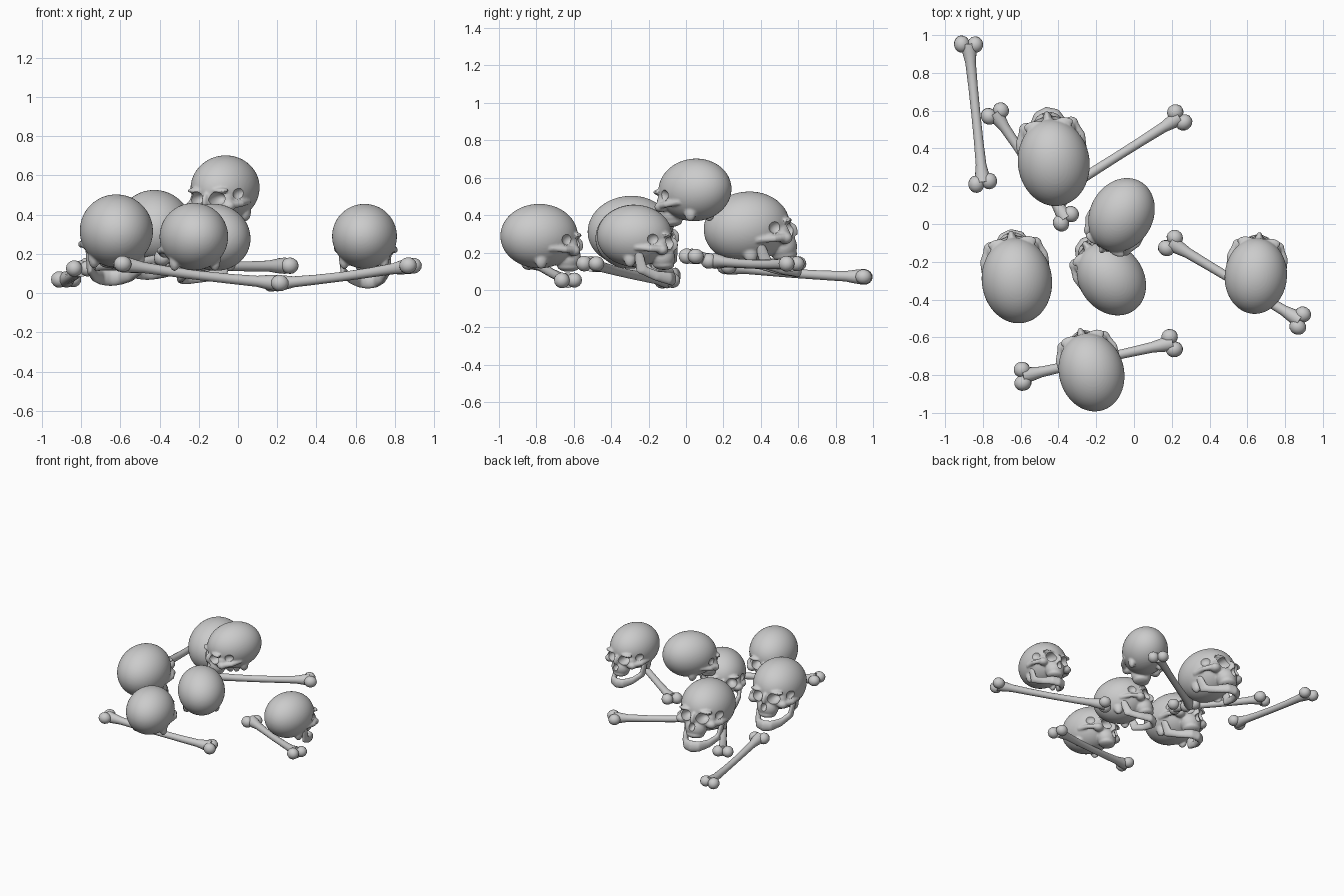
import bpy, bmesh
from math import radians, sin, cos, pi
from mathutils import Matrix, Vector

if "Cube" in bpy.data.objects:
    bpy.data.objects.remove(bpy.data.objects["Cube"])


def ball(bm, c, r, mirror=False, seg=32):
    """Ellipsoid at c with semi-axes r, optionally mirrored in x."""
    for sx in ((1, -1) if mirror else (1,)):
        m = Matrix.Translation((c[0] * sx, c[1], c[2])) @ Matrix.Diagonal((*r, 1))
        bmesh.ops.create_uvsphere(bm, u_segments=seg, v_segments=seg // 2, radius=1, matrix=m)


def chain(bm, pts, radii, n=10):
    """Mirrored row of ellipsoids running along a path."""
    for (p, q), (a, b) in zip(zip(pts, pts[1:]), zip(radii, radii[1:])):
        for i in range(n + 1):
            t = i / n
            ball(bm, Vector(p).lerp(Vector(q), t), Vector(a).lerp(Vector(b), t), True, 16)


def make(name, bm):
    me = bpy.data.meshes.new(name)
    bm.to_mesh(me)
    bm.free()
    ob = bpy.data.objects.new(name, me)
    bpy.context.collection.objects.link(ob)
    return ob


def smooth(me, angle):
    me.polygons.foreach_set("use_smooth", [True] * len(me.polygons))
    me.set_sharp_from_angle(angle=radians(angle))


def bake(ob, cutter=None):
    """Fuse the overlapping solids, carve with the cutter, return the mesh."""
    m = ob.modifiers.new("fuse", 'REMESH')
    m.mode, m.voxel_size = 'VOXEL', 0.042
    m = ob.modifiers.new("relax", 'SMOOTH')
    m.factor, m.iterations = 0.5, 3
    if cutter:
        m = ob.modifiers.new("carve", 'BOOLEAN')
        m.operation, m.solver, m.object = 'DIFFERENCE', 'EXACT', cutter
    bpy.context.view_layer.update()
    me = bpy.data.meshes.new_from_object(ob.evaluated_get(bpy.context.evaluated_depsgraph_get()))
    bpy.data.objects.remove(ob)
    if cutter:
        bpy.data.objects.remove(cutter)
    smooth(me, 38)
    return me


# Skull, facing +y, cranium half-width 1
bm = bmesh.new()
ball(bm, (0, 0, 0), (1, 1.22, 1), seg=64)                  # cranium
ball(bm, (0, .85, -.3), (.74, .4, .4))                     # upper face
ball(bm, (0, .93, -.68), (.44, .4, .42))                   # upper jaw
ball(bm, (0, .95, -.95), (.36, .35, .16))                  # tooth row
ball(bm, (0, 1.2, -.3), (.11, .22, .26))                   # nose bridge
ball(bm, (.62, .95, -.46), (.22, .2, .17), True)           # cheekbones
ball(bm, (.4, 1.08, .02), (.3, .16, .09), True)            # brows
ball(bm, (.62, -.1, -.72), (.16, .2, .3), True)            # mastoids
chain(bm, [(.7, .95, -.44), (.9, .6, -.42), (.88, .15, -.38)],
      [(.12, .12, .12), (.08, .1, .1), (.09, .1, .1)])     # cheek arches
skull = make("skull_form", bm)

# Eye, nose and temple hollows
bm = bmesh.new()
ball(bm, (.35, 1.2, -.23), (.24, .45, .22), True)
ball(bm, (0, 1.42, -.6), (.13, .32, .18))
ball(bm, (.98, .74, -.12), (.27, .26, .22), True)
cut = make("hollow_cutter", bm)
cut.hide_render = True
skull_mesh = bake(skull, cut)

# Lower jaw
bm = bmesh.new()
chain(bm, [(.74, .18, -.5), (.68, .3, -1.1), (.5, .75, -1.3), (.26, 1.14, -1.38), (0, 1.22, -1.4)],
      [(.09, .14, .12), (.09, .2, .14), (.1, .14, .17), (.12, .13, .21), (.12, .14, .23)])
jaw_mesh = bake(make("jaw_form", bm))

# Position, size, turn, pitch, has a lower jaw
skulls = [
    ((-.425, .325, .335), .19, 8, 9, True),
    ((-.066, .048, .535), .167, 151, -5, False),
    ((-.12, -.29, .285), .17, 37, 9, True),
    ((-.62, -.30, .317), .186, 7, 5, True),
    ((.645, -.275, .29), .165, -5, 0, True),
    ((-.225, -.785, .288), .172, 15, 0, False),
]
for i, (pos, s, turn, pitch, jaw) in enumerate(skulls, 1):
    mat = (Matrix.Translation(pos) @ Matrix.Rotation(radians(turn), 4, 'Z')
           @ Matrix.Rotation(radians(pitch), 4, 'X') @ Matrix.Scale(s, 4))
    for part, me in (("skull", skull_mesh), ("jaw", jaw_mesh)):
        if part == "skull" or jaw:
            ob = bpy.data.objects.new(f"{part}_{i}", me)
            bpy.context.collection.objects.link(ob)
            ob.matrix_world = mat


def bone(name, a, b):
    """Long bone from a to b: flared, slightly bowed shaft with two knobs at each end."""
    a, b = Vector(a), Vector(b)
    d = b - a
    L = d.length
    side = d.cross(Vector((0, 0, 1))).normalized()
    up = side.cross(d).normalized()
    bm = bmesh.new()
    rings = []
    for t, r in ((0, .042), (.06, .037), (.13, .028), (.3, .025), (.5, .024),
                 (.7, .025), (.87, .028), (.94, .037), (1, .042)):
        c = Vector((0, t * L, -.01 * sin(pi * t)))
        rings.append([bm.verts.new(c + Vector((r * cos(k * pi / 8), 0, r * sin(k * pi / 8))))
                      for k in range(16)])
    for p, q in zip(rings, rings[1:]):
        for k in range(16):
            bm.faces.new((p[k], q[k], q[k - 1], p[k - 1]))
    bm.faces.new(rings[0])
    bm.faces.new(rings[-1][::-1])
    for y, o in ((0, -1), (L, 1)):
        ball(bm, (.036, y + o * .006, 0), (.042, .046, .042), seg=16)
        ball(bm, (-.034, y - o * .004, 0), (.042, .044, .04), seg=16)
    bmesh.ops.recalc_face_normals(bm, faces=bm.faces)
    ob = make(name, bm)
    smooth(ob.data, 40)
    rot = Matrix((side, d.normalized(), up)).transposed().to_4x4()
    ob.matrix_world = Matrix.Translation(a) @ rot


bones = [
    ((-.875, .95, .07), (-.80, .22, .125)),
    ((-.735, .585, .14), (-.36, .03, .18)),
    ((-.41, .155, .155), (.24, .565, .14)),
    ((.195, -.10, .05), (.88, -.51, .14)),
    ((-.59, -.805, .148), (.20, -.63, .052)),
]
for i, (a, b) in enumerate(bones, 1):
    bone(f"bone_{i}", a, b)
